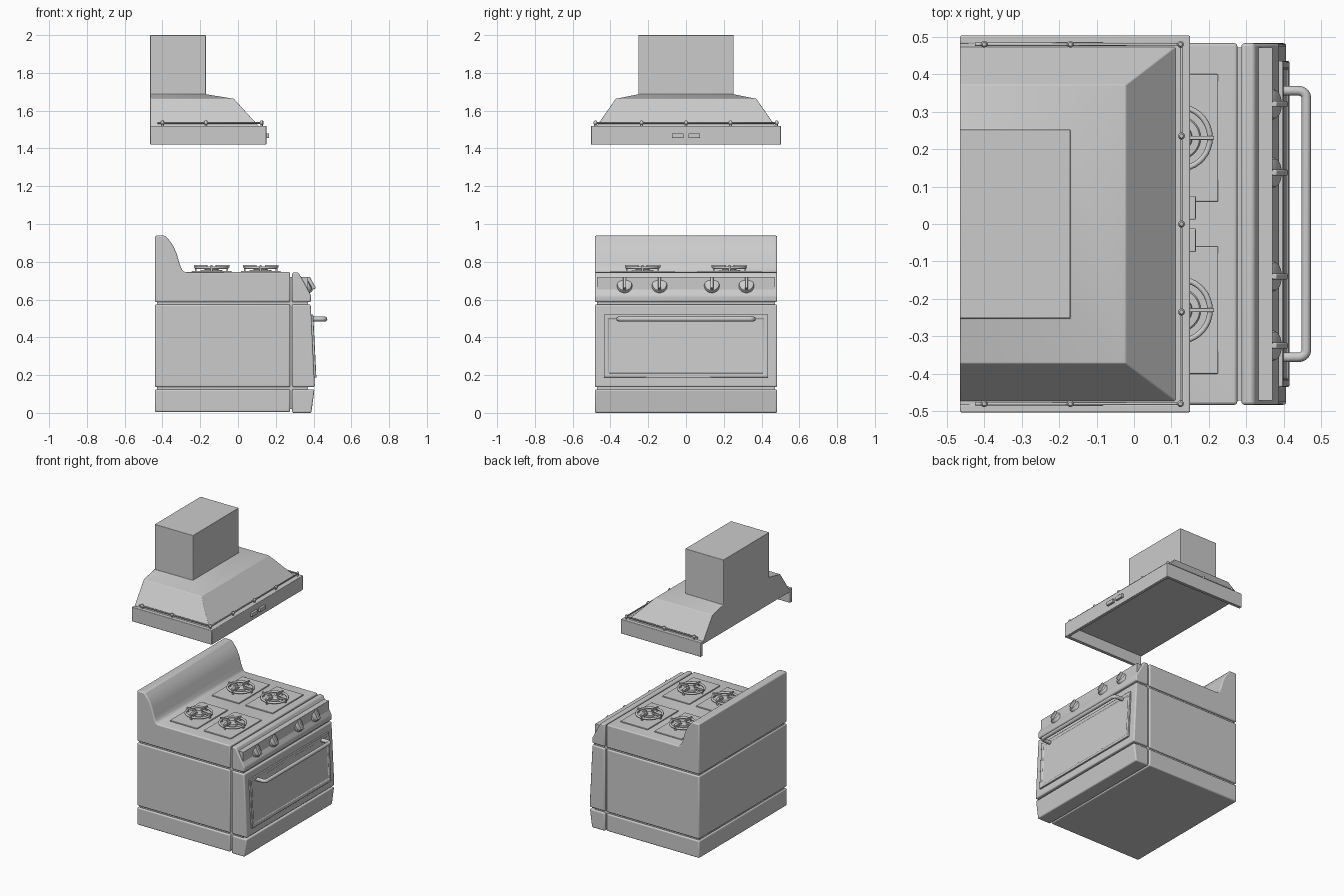
import bpy, bmesh
from math import pi, sin, cos, atan2
from mathutils import Vector, Matrix

if "Cube" in bpy.data.objects:
    bpy.data.objects.remove(bpy.data.objects["Cube"])


def finish(name, bm, bevel=0.0, segs=3):
    bmesh.ops.recalc_face_normals(bm, faces=bm.faces)
    me = bpy.data.meshes.new(name)
    bm.to_mesh(me)
    bm.free()
    ob = bpy.data.objects.new(name, me)
    bpy.context.collection.objects.link(ob)
    bpy.ops.object.select_all(action='DESELECT')
    ob.select_set(True)
    bpy.context.view_layer.objects.active = ob
    bpy.ops.object.shade_smooth_by_angle(angle=0.6)
    if bevel:
        m = ob.modifiers.new("Bevel", 'BEVEL')
        m.width, m.segments, m.limit_method = bevel, segs, 'ANGLE'
        m.angle_limit = 0.5
    return ob


def loft(name, rings, bevel=0.0, caps=True, segs=3):
    bm = bmesh.new()
    vs = [[bm.verts.new(p) for p in r] for r in rings]
    n = len(vs[0])
    for a, b in zip(vs, vs[1:]):
        for i in range(n):
            bm.faces.new((a[i], a[(i + 1) % n], b[(i + 1) % n], b[i]))
    if caps:
        bm.faces.new(vs[0])
        bm.faces.new(vs[-1])
    return finish(name, bm, bevel, segs)


def side_prism(name, pts, y0, y1, bevel=0.008):
    return loft(name, [[(x, y, z) for x, z in pts] for y in (y0, y1)], bevel)


def box(name, x0, x1, y0, y1, z0, z1, bevel=0.004):
    return side_prism(name, [(x0, z0), (x1, z0), (x1, z1), (x0, z1)], y0, y1, bevel)


def lathe(name, prof, mat, n=32):
    # prof: (radius, height) pairs spun about local z
    return loft(name, [[mat @ Vector((r * cos(2 * pi * i / n), r * sin(2 * pi * i / n), h))
                        for i in range(n)] for r, h in prof])


def tube(name, pts, r, cyclic=False):
    cu = bpy.data.curves.new(name, 'CURVE')
    cu.dimensions, cu.bevel_depth, cu.bevel_resolution, cu.use_fill_caps = '3D', r, 3, True
    s = cu.splines.new('POLY')
    s.points.add(len(pts) - 1)
    for p, c in zip(s.points, pts):
        p.co = (*c, 1)
    s.use_cyclic_u = cyclic
    s.use_smooth = True
    ob = bpy.data.objects.new(name, cu)
    bpy.context.collection.objects.link(ob)
    return ob


# ---- range body: inset core showing through the grooves, plus outer panels
W = 0.483
box("core", -0.43, 0.37, -W + 0.012, W - 0.012, 0.02, 0.72, 0)
box("base_plinth", -0.44, 0.276, -W, W, 0.005, 0.125, 0.008)
box("body_side_panel", -0.44, 0.276, -W, W, 0.137, 0.574, 0.008)
side_prism("cooktop_and_backsplash",
           [(-0.44, 0.586), (0.276, 0.586), (0.276, 0.745), (-0.28, 0.745), (-0.295, 0.755),
            (-0.308, 0.785), (-0.325, 0.845), (-0.343, 0.885), (-0.365, 0.915),
            (-0.385, 0.938), (-0.44, 0.938)], -W, W)
side_prism("control_panel", [(0.287, 0.586), (0.385, 0.586), (0.388, 0.62), (0.32, 0.743),
                             (0.287, 0.743)], -W, W)
side_prism("oven_front", [(0.287, 0.137), (0.407, 0.137), (0.385, 0.574), (0.287, 0.574)], -W, W)
side_prism("lower_drawer", [(0.287, 0), (0.388, 0), (0.405, 0.125), (0.287, 0.125)], -W, W)

# ---- oven door with framed inset window
bm = bmesh.new()
prof = [(0.36, 0.187), (0.415, 0.187), (0.398, 0.522), (0.36, 0.522)]
a, b = [[bm.verts.new((x, y, z)) for x, z in prof] for y in (-0.435, 0.435)]
for i in range(4):
    bm.faces.new((a[i], a[(i + 1) % 4], b[(i + 1) % 4], b[i]))
bm.faces.new(a)
bm.faces.new(b)
bmesh.ops.recalc_face_normals(bm, faces=bm.faces)
front = [f for f in bm.faces if f.normal.x > 0.9]
bmesh.ops.inset_region(bm, faces=front, thickness=0.03)
bmesh.ops.inset_region(bm, faces=front, thickness=0.005, depth=-0.006)
finish("oven_door", bm, 0.003, 2)

# ---- door handle: bar with rounded corners
corner = [(0.438 + 0.022 * sin(t), 0.338 + 0.018 * cos(t)) for t in
          [i * pi / 10 for i in range(6)]]
half = [(0.39, 0.356)] + corner
path = [(x, y, 0.497) for x, y in half] + [(x, -y, 0.497) for x, y in reversed(half)]
tube("door_handle", path, 0.013)

# ---- control knobs standing square to the sloped panel
tilt = atan2(0.123, 0.068)
for i, y in enumerate((-0.325, -0.14, 0.137, 0.32)):
    m = Matrix.Translation((0.361, y, 0.672)) @ Matrix.Rotation(tilt, 4, 'Y')
    lathe(f"knob_{i}", [(0.041, -0.01), (0.041, 0.01), (0.037, 0.018), (0.026, 0.022)], m)
    grip = box(f"knob_grip_{i}", -0.034, 0.034, -0.008, 0.008, 0.015, 0.04, 0.004)
    grip.matrix_world = m

# ---- four burners: plate, burner cap, ring grate and bars
for i, (cx, cy) in enumerate([(x, y) for x in (-0.14, 0.12) for y in (-0.23, 0.23)]):
    box(f"burner_plate_{i}", cx - 0.105, cx + 0.105, cy - 0.17, cy + 0.17, 0.742, 0.752, 0.003)
    at = Matrix.Translation((cx, cy, 0))
    lathe(f"burner_cap_{i}", [(0.06, 0.75), (0.055, 0.757), (0.036, 0.758), (0.034, 0.769),
                              (0.028, 0.773)], at)
    tube(f"grate_ring_{i}", [(cx + 0.083 * cos(k * pi / 18), cy + 0.083 * sin(k * pi / 18), 0.769)
                             for k in range(36)], 0.0075, True)
    for k in range(4):
        bar = box(f"grate_bar_{i}_{k}", 0.022, 0.094, -0.005, 0.005, 0.769, 0.783, 0.002)
        bar.matrix_world = at @ Matrix.Rotation(k * pi / 2, 4, 'Z')
        leg = box(f"grate_leg_{i}_{k}", 0.079, 0.088, -0.005, 0.005, 0.75, 0.772, 0)
        leg.matrix_world = bar.matrix_world

# ---- hood: flared canopy running up into the chimney
XB = -0.465
levels = [(0.113, 0.475, 1.515), (-0.022, 0.372, 1.663), (-0.17, 0.252, 1.687), (-0.17, 0.252, 2.0)]
loft("hood_canopy", [[(XB, -y, z), (x, -y, z), (x, y, z), (XB, y, z)] for x, y, z in levels], 0.003)

# ---- hood skirt: U-shaped rim, open at the back and hollow below
H, T = 0.503, 0.022
u = [(XB, -H), (0.15, -H), (0.15, H), (XB, H), (XB, H - T), (0.15 - T, H - T),
     (0.15 - T, -H + T), (XB, -H + T)]
loft("hood_skirt", [[(x, y, z) for x, y in u] for z in (1.42, 1.52)], 0.004)
box("hood_underside", XB, 0.135, -H + 0.01, H - 0.01, 1.5, 1.518, 0)

# ---- hood switches
for s in (-1, 1):
    y0, y1 = sorted((s * 0.012, s * 0.075))
    box(f"hood_switch_{s}", 0.14, 0.165, y0, y1, 1.455, 1.48, 0.003)

# ---- rail round the canopy with small posts
R = 0.48
tube("hood_rail", [(-0.425, -R, 1.535), (0.126, -R, 1.535), (0.126, R, 1.535),
                   (-0.425, R, 1.535)], 0.005)
posts = [(x, s * R) for s in (-1, 1) for x in (-0.40, -0.17, 0.124)]
posts += [(0.127, y) for y in (-0.235, 0, 0.235)]
for i, (x, y) in enumerate(posts):
    lathe(f"rail_post_{i}", [(0.006, 1.515), (0.006, 1.526), (0.009, 1.53), (0.009, 1.541),
                             (0.005, 1.547)], Matrix.Translation((x, y, 0)), 12)
